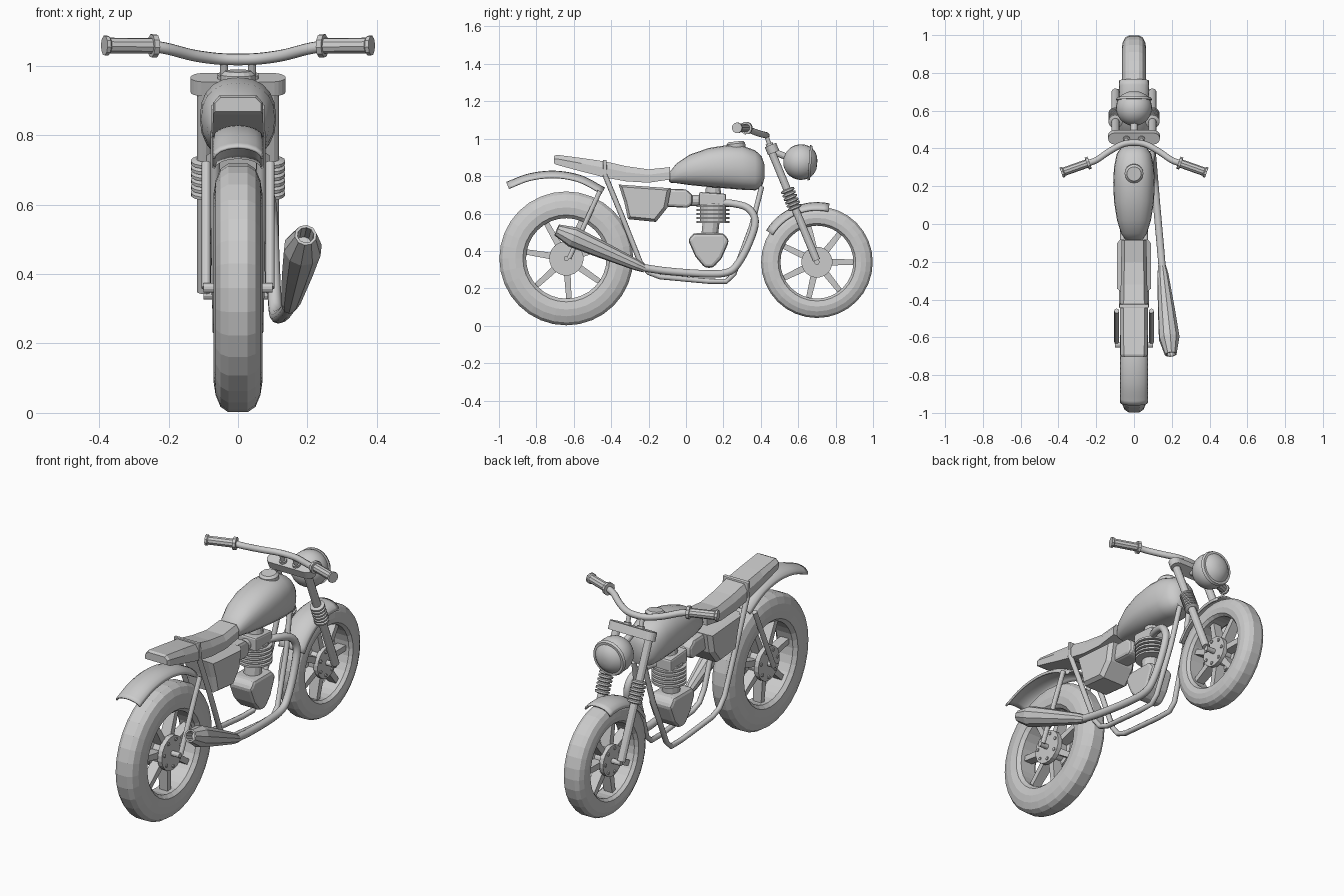
import bpy, bmesh, math
from mathutils import Vector, Matrix
from math import sin, cos, pi, radians

if "Cube" in bpy.data.objects:
    bpy.data.objects.remove(bpy.data.objects["Cube"])


def mesh(name, verts, faces, smooth=False, bevel=0):
    me = bpy.data.meshes.new(name)
    me.from_pydata([tuple(v) for v in verts], [], faces)
    bm = bmesh.new()
    bm.from_mesh(me)
    bmesh.ops.recalc_face_normals(bm, faces=bm.faces)
    bm.to_mesh(me)
    bm.free()
    ob = bpy.data.objects.new(name, me)
    bpy.context.collection.objects.link(ob)
    if bevel:
        m = ob.modifiers.new("bevel", 'BEVEL')
        m.width, m.segments, m.limit_method = bevel, 2, 'ANGLE'
    if smooth:
        bpy.ops.object.select_all(action='DESELECT')
        ob.select_set(True)
        bpy.context.view_layer.objects.active = ob
        bpy.ops.object.shade_smooth_by_angle(angle=radians(40))
    return ob


def loft(name, rings, loop=False, caps=True, **kw):
    n, k = len(rings[0]), len(rings)
    faces = [(i * n + j, i * n + (j + 1) % n, (i + 1) % k * n + (j + 1) % n, (i + 1) % k * n + j)
             for i in range(k if loop else k - 1) for j in range(n)]
    if caps and not loop:
        faces += [tuple(range(n)), tuple(range((k - 1) * n, k * n))]
    return mesh(name, [v for r in rings for v in r], faces, **kw)


def spline(pts, steps=5):
    p = [Vector(q) for q in pts]
    p = [2 * p[0] - p[1]] + p + [2 * p[-1] - p[-2]]
    out = []
    for a, b, c, d in zip(p, p[1:], p[2:], p[3:]):
        for s in range(steps):
            t = s / steps
            out.append(0.5 * (2 * b + (c - a) * t + (2 * a - 5 * b + 4 * c - d) * t * t
                              + (3 * b - a - 3 * c + d) * t ** 3))
    return out + [p[-2]]


def tube(name, pts, r, sides=10, **kw):
    pts = [Vector(p) for p in pts]
    radii = r if isinstance(r, list) else [r] * len(pts)
    old, u, rings = None, None, []
    for i, p in enumerate(pts):
        t = pts[min(i + 1, len(pts) - 1)] - pts[max(i - 1, 0)]
        t = t.normalized() if t.length > 1e-6 else old
        if u is None:
            u = t.orthogonal().normalized()
        elif old.dot(t) > -0.99:
            u = old.rotation_difference(t) @ u
        v = t.cross(u)
        old = t
        rings.append([p + radii[i] * (u * cos(2 * pi * j / sides) + v * sin(2 * pi * j / sides))
                      for j in range(sides)])
    return loft(name, rings, **kw)


def rod(name, a, b, stops, sides=12, **kw):
    # stops: (fraction along a-b, radius)
    a, b = Vector(a), Vector(b)
    d, rings = (b - a).normalized(), []
    u = d.orthogonal().normalized()
    v = d.cross(u)
    for f, r in stops:
        rings.append([a.lerp(b, f) + r * (u * cos(2 * pi * j / sides) + v * sin(2 * pi * j / sides))
                      for j in range(sides)])
    return loft(name, rings, **kw)


def prism(name, poly, w, bevel=0.01, **kw):
    return loft(name, [[(x, y, z) for y, z in poly] for x in (-w, w)], bevel=bevel, **kw)


def wheel(name, cy, cz, R, inner, w, hub, start):
    # tyre ring with a rounded crown
    d = R - inner
    half = [(0.66, 0), (0.92, 0.12), (1, 0.4), (0.92, 0.65), (0.72, 0.88), (0.4, 0.985)]
    prof = [(-w * a, inner + d * b) for a, b in half] + [(w * a, inner + d * b) for a, b in half[::-1]]
    loft(name + "_tyre", [[(x, cy + r * cos(2 * pi * i / 32), cz + r * sin(2 * pi * i / 32))
                           for x, r in prof] for i in range(32)], loop=True)
    # hub with bolts
    h = w * 0.75
    rod(name + "_hub", (-h, cy, cz), (h, cy, cz),
        [(0, hub * 0.75), (0, hub), (0.25, hub), (0.3, hub * 0.8), (0.7, hub * 0.8), (0.75, hub),
         (1, hub), (1, hub * 0.75)], sides=20)
    rod(name + "_axle", (-0.1, cy, cz), (0.1, cy, cz), [(0, 0.014), (1, 0.014)])
    for k in range(7):
        a = start + 2 * pi * k / 7
        c, s = cos(a), sin(a)
        by, bz = cy + hub * 0.78 * c, cz + hub * 0.78 * s
        rod(name + "_bolt", (-h - 0.006, by, bz), (h + 0.006, by, bz), [(0, 0.009), (1, 0.009)], sides=6)
        # tapered spoke
        rings = []
        for r, t, x in ((hub * 0.7, 0.018, 0.03), (inner + 0.01, 0.014, 0.024)):
            rings.append([(sx * x, cy + r * c - st * t * s, cz + r * s + st * t * c)
                          for sx, st in ((-1, -1), (1, -1), (1, 1), (-1, 1))])
        loft(name + "_spoke", rings)


def fender(name, path, w, depth):
    n, verts = 9, []
    for i, p in enumerate(path):
        t = (path[min(i + 1, len(path) - 1)] - path[max(i - 1, 0)]).normalized()
        nrm = Vector((0, -t.z, t.y))
        for j in range(n):
            a = pi * j / (n - 1)
            verts.append(p + Vector((w * cos(a), 0, 0)) - nrm * depth * (1 - sin(a)))
    faces = [(i * n + j, i * n + j + 1, (i + 1) * n + j + 1, (i + 1) * n + j)
             for i in range(len(path) - 1) for j in range(n - 1)]
    ob = mesh(name, verts, faces, smooth=True)
    m = ob.modifiers.new("thickness", 'SOLIDIFY')
    m.thickness, m.offset = 0.008, 0


wheel("rear_wheel", -0.64, 0.36, 0.36, 0.215, 0.07, 0.092, radians(68))
wheel("front_wheel", 0.70, 0.34, 0.30, 0.195, 0.064, 0.083, 0)

# mudguards
fender("rear_fender", spline([(0, -0.96, 0.765), (0, -0.84, 0.81), (0, -0.7, 0.825),
                              (0, -0.56, 0.80), (0, -0.435, 0.735)]), 0.07, 0.035)
fender("front_fender", [Vector((0, 0.70 + 0.317 * cos(a), 0.34 + 0.317 * sin(a)))
                        for a in (radians(148 - 5.4 * i) for i in range(14))], 0.075, 0.04)

# fuel tank: y, half width, bottom, top
tank = [(-0.092, 0.02, 0.775, 0.80), (-0.085, 0.045, 0.765, 0.825), (-0.05, 0.068, 0.762, 0.868),
        (0.02, 0.09, 0.752, 0.915), (0.12, 0.106, 0.742, 0.95), (0.22, 0.11, 0.734, 0.966),
        (0.30, 0.106, 0.727, 0.963), (0.37, 0.092, 0.724, 0.938), (0.405, 0.068, 0.74, 0.905),
        (0.42, 0.03, 0.79, 0.86)]
rings = []
for y, w, b, t in tank:
    rings.append([(w * math.copysign(abs(cos(a)) ** 0.85, cos(a)), y,
                   (b + t) / 2 + (t - b) / 2 * math.copysign(abs(sin(a)) ** 0.85, sin(a)))
                  for a in (2 * pi * j / 20 for j in range(20))])
loft("fuel_tank", rings, smooth=True)
rod("tank_cap", (0, 0.27, 0.94), (0, 0.265, 0.985), [(0, 0.05), (0.75, 0.05), (1, 0.038)], sides=16)

# seat: y, half width, bottom, top
rings = []
for y, w, b, t in [(-0.705, 0.066, 0.868, 0.908), (-0.69, 0.072, 0.86, 0.914), (-0.56, 0.073, 0.825, 0.897),
                   (-0.43, 0.073, 0.792, 0.878), (-0.32, 0.07, 0.772, 0.853), (-0.2, 0.068, 0.765, 0.836),
                   (-0.085, 0.066, 0.782, 0.848)]:
    rings.append([(-w, y, b), (w, y, b), (w, y, b + 0.6 * (t - b)), (w * 0.75, y, t),
                  (-w * 0.75, y, t), (-w, y, b + 0.6 * (t - b))])
loft("seat", rings)
prism("seat_strap", [(-0.42, 0.785), (-0.44, 0.79), (-0.445, 0.888), (-0.425, 0.886)], 0.077, 0.004)

# side box, intake and engine
loft("side_box", [[(x, -0.23 + (y + 0.23) * s, 0.665 + (z - 0.665) * s) for y, z in
                   [(-0.36, 0.755), (-0.08, 0.735), (-0.10, 0.63), (-0.16, 0.555), (-0.31, 0.57), (-0.33, 0.66)]]
                  for x, s in ((-0.09, 0.86), (-0.07, 1), (0.07, 1), (0.09, 0.86))])
prism("intake_body", [(-0.16, 0.64), (0.01, 0.63), (0.035, 0.65), (0.035, 0.7), (0.0, 0.73), (-0.16, 0.735)],
      0.05, 0.018)
rod("intake_pipe", (0, 0.02, 0.67), (0, 0.1, 0.67), [(0, 0.03), (1, 0.03)])
rod("engine_neck", (0, 0.125, 0.47), (0, 0.135, 0.56), [(0, 0.046), (1, 0.046)])
fins = []
for k in range(5):
    f = k / 5
    fins += [(f, 0.07), (f, 0.088), (f + 0.1, 0.088), (f + 0.1, 0.07)]
rod("engine_fins", (0, 0.145, 0.55), (0, 0.145, 0.655), fins + [(1, 0.07)], sides=16)
prism("engine_head", [(0.07, 0.64), (0.215, 0.635), (0.215, 0.705), (0.07, 0.715)], 0.06)
rod("engine_head_cap", (0, 0.145, 0.70), (0, 0.145, 0.74), [(0, 0.045), (1, 0.04)])
prism("crankcase", [(0.01, 0.46), (0.04, 0.495), (0.2, 0.495), (0.232, 0.455), (0.19, 0.36), (0.145, 0.31),
                    (0.1, 0.31), (0.05, 0.37)], 0.07, 0.018)

# exhaust pipe and muffler
tube("exhaust_pipe", spline([(0.03, 0.18, 0.655), (0.06, 0.24, 0.655), (0.085, 0.33, 0.63), (0.095, 0.37, 0.56),
                             (0.1, 0.34, 0.45), (0.105, 0.28, 0.335), (0.11, 0.22, 0.285), (0.12, 0.1, 0.278),
                             (0.138, -0.1, 0.292), (0.15, -0.24, 0.312)], 4), 0.02, smooth=True)
rod("muffler", (0.148, -0.22, 0.305), (0.195, -0.69, 0.512),
    [(0, 0.021), (0.1, 0.03), (0.5, 0.046), (0.82, 0.056), (1, 0.032), (1, 0.024), (0.88, 0.022)], sides=10)

# sides that mirror
for s in (-1, 1):
    tube("frame_tube", [(s * 0.03, 0.405, 0.745), (s * 0.045, 0.35, 0.53), (s * 0.06, 0.255, 0.275),
                        (s * 0.06, 0.215, 0.237), (s * 0.06, 0.12, 0.238), (s * 0.06, -0.14, 0.262),
                        (s * 0.06, -0.2, 0.285), (s * 0.062, -0.245, 0.34), (s * 0.066, -0.34, 0.58),
                        (s * 0.066, -0.435, 0.81)], 0.014, smooth=True)
    rod("rear_strut", (s * 0.092, -0.46, 0.72), (s * 0.092, -0.625, 0.36), [(0, 0.013), (1, 0.013)])
    # fork leg, upper sleeve and rubber bellows
    top, end = Vector((s * 0.098, 0.447, 0.955)), Vector((s * 0.098, 0.698, 0.35))
    rod("fork_leg", top, end, [(0, 0.021), (1, 0.021)])
    bell = []
    for k in range(6):
        f = k / 6
        bell += [(f, 0.025), (f + 0.04, 0.038), (f + 0.12, 0.038), (f + 0.16, 0.025)]
    rod("fork_bellows", top.lerp(end, 0.37), top.lerp(end, 0.55), bell, sides=14)
    # handlebar riser, grip
    rod("bar_riser", (s * 0.04, 0.46, 0.93), (s * 0.04, 0.428, 1.02), [(0, 0.02), (0.5, 0.02), (0.5, 0.012), (1, 0.012)])
    rod("grip", (s * 0.235, 0.325, 1.057), (s * 0.385, 0.272, 1.058),
        [(0, 0.026), (0, 0.034), (0.1, 0.034), (0.1, 0.023), (0.9, 0.023), (0.93, 0.029), (1, 0.029)], sides=10)

bar = [(0.25, 0.32, 1.057), (0.2, 0.338, 1.048), (0.13, 0.385, 1.03), (0.06, 0.422, 1.02)]
tube("handlebar", spline(bar + [(0, 0.43, 1.018)] + [(-x, y, z) for x, y, z in bar[::-1]]), 0.017, smooth=True)

# top fork clamp, tilted with the fork
clamp = [[], []]
d, f = Vector((0, 0.383, -0.924)), Vector((0, 0.924, 0.383))
for k in (0, 1):
    for j in range(20):
        a = 2 * pi * (j + 0.5) / 20
        x = math.copysign(0.1, cos(a)) + 0.037 * cos(a)
        clamp[k].append(Vector((x, 0.456, 0.955)) + f * 0.033 * sin(a) + d * (0.045 * k - 0.012))
loft("fork_clamp", clamp)

# round headlight with rim and lens
R = 0.095
stops = [((1 - cos(a)) / 2, R * sin(a)) for a in (radians(8 + 9 * i) for i in range(13))]
stops += [(0.72, 0.091), (0.72, 0.096), (0.79, 0.09), (0.79, 0.078), (0.87, 0.062), (0.94, 0.036), (0.955, 0.01)]
rod("headlight", (0, 0.52, 0.882), (0, 0.71, 0.868), stops, sides=24, smooth=True)
rod("headlight_mount", (0, 0.47, 0.93), (0, 0.57, 0.89), [(0, 0.018), (1, 0.018)])
